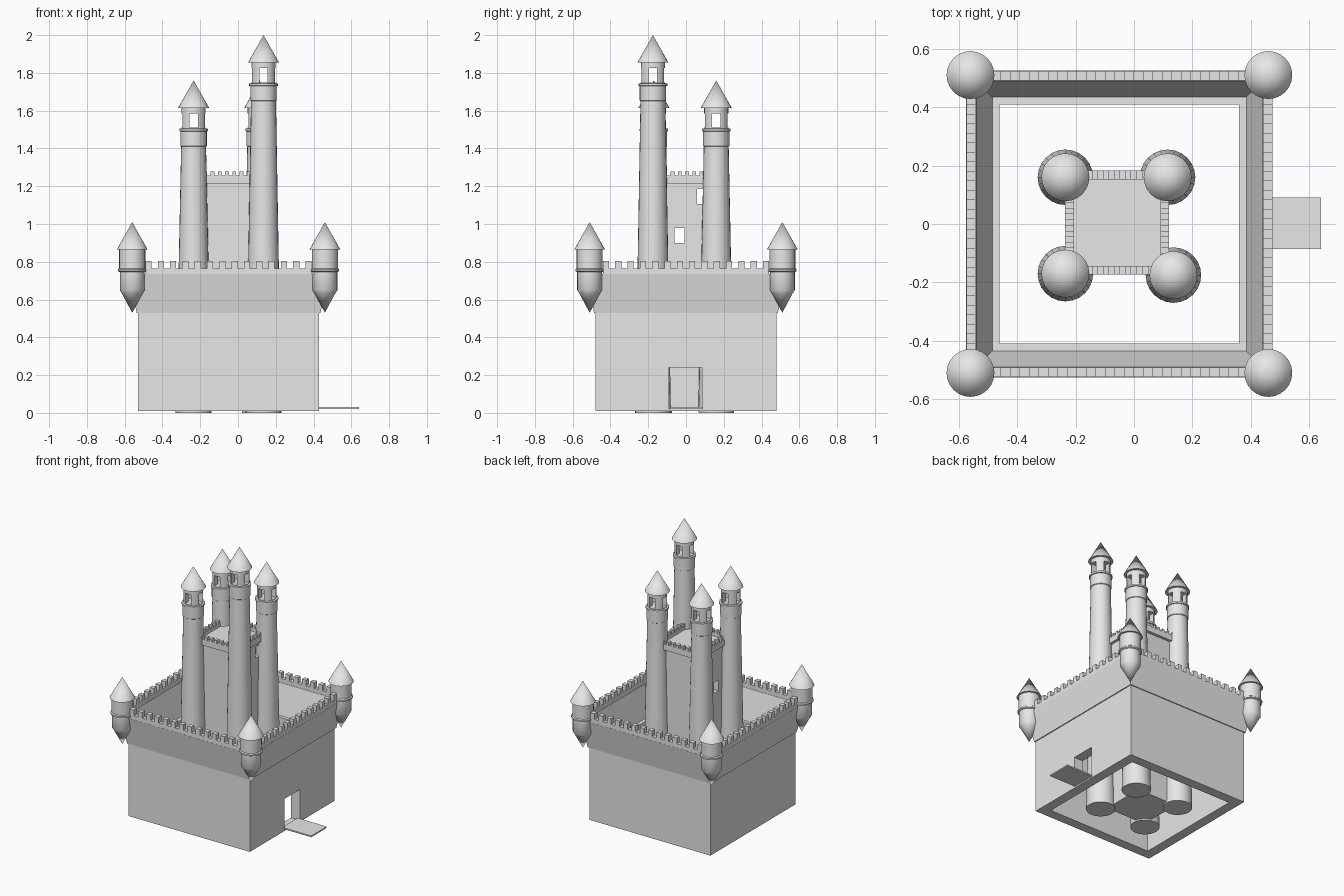
import bpy, bmesh, math
from mathutils import Matrix, Vector

if "Cube" in bpy.data.objects:
    bpy.data.objects.remove(bpy.data.objects["Cube"], do_unlink=True)

stone = bpy.data.materials.new("grey_stone")
stone.use_nodes = True
stone.diffuse_color = (0.8, 0.8, 0.8, 1)
stone.node_tree.nodes["Principled BSDF"].inputs["Base Color"].default_value = (0.8, 0.8, 0.8, 1)

CX = -0.05          # centre of the curtain wall
SIDES = 24


def finish(name, bm):
    """Turn a bmesh into a shaded, coloured object."""
    bmesh.ops.recalc_face_normals(bm, faces=bm.faces)
    mesh = bpy.data.meshes.new(name)
    bm.to_mesh(mesh)
    bm.free()
    mesh.materials.append(stone)
    obj = bpy.data.objects.new(name, mesh)
    bpy.context.collection.objects.link(obj)
    shade(obj)
    return obj


def shade(obj):
    bpy.ops.object.select_all(action='DESELECT')
    obj.select_set(True)
    bpy.context.view_layer.objects.active = obj
    bpy.ops.object.shade_smooth_by_angle(angle=math.radians(35))


def add_box(bm, lo, hi):
    lo, hi = Vector(lo), Vector(hi)
    size = hi - lo
    bmesh.ops.create_cube(bm, size=1, matrix=Matrix.Translation((lo + hi) / 2)
                          @ Matrix.Diagonal((*size, 1)))


def boxes(name, *spans):
    bm = bmesh.new()
    for lo, hi in spans:
        add_box(bm, lo, hi)
    return finish(name, bm)


def lathe(name, x, y, profile):
    """Spin (radius, height) points round a vertical axis; radius 0 makes a tip."""
    bm = bmesh.new()
    rings = []
    for r, z in profile:
        n = SIDES if r > 0 else 1
        rings.append([bm.verts.new((x + r * math.cos(math.tau * i / SIDES),
                                    y + r * math.sin(math.tau * i / SIDES), z))
                      for i in range(n)])
    for a, b in zip(rings, rings[1:]):
        for i in range(SIDES):
            j = (i + 1) % SIDES
            quad = [a[i % len(a)], a[j % len(a)], b[j % len(b)], b[i % len(b)]]
            bm.faces.new(list(dict.fromkeys(quad)))
    return finish(name, bm)


def cut(obj, *spans):
    """Cut box-shaped openings through an object."""
    for lo, hi in spans:
        cutter = boxes("cutter", (lo, hi))
        cutter.hide_render = True
        bpy.context.view_layer.objects.active = obj
        mod = obj.modifiers.new("opening", 'BOOLEAN')
        mod.operation, mod.solver, mod.object = 'DIFFERENCE', 'EXACT', cutter
        with bpy.context.temp_override(object=obj, active_object=obj):
            bpy.ops.object.modifier_apply(modifier=mod.name)
        bpy.data.objects.remove(cutter, do_unlink=True)
    shade(obj)


def battlements(name, cx, cy, half, reach, thick, z, step, top, count):
    """Four parapets with evenly spaced merlons round a square."""
    for side, label in enumerate(("left", "back", "right", "front")):
        bm = bmesh.new()
        add_box(bm, (half - thick / 2, -reach, z), (half + thick / 2, reach, step))
        pitch = 2 * reach / (count - 0.5)
        for i in range(count):
            y = -reach + i * pitch
            add_box(bm, (half - thick / 2, y, step), (half + thick / 2, y + pitch / 2, top))
        bm.transform(Matrix.Translation((cx, cy, 0))
                     @ Matrix.Rotation(side * math.pi / 2, 4, 'Z'))
        finish(f"{name}_{label}", bm)


# Curtain wall: a square ring with a flared, overhanging top
section = [(0.41, 0.01), (0.48, 0.01), (0.48, 0.53), (0.487, 0.53),
           (0.525, 0.735), (0.49, 0.735), (0.435, 0.53), (0.41, 0.53)]
bm = bmesh.new()
loops = [[bm.verts.new((CX + sx * d, sy * d, z)) for d, z in section]
         for sx, sy in ((1, 1), (-1, 1), (-1, -1), (1, -1))]
for k, a in enumerate(loops):
    b = loops[(k + 1) % 4]
    for i in range(len(section)):
        j = (i + 1) % len(section)
        bm.faces.new((a[i], a[j], b[j], b[i]))
wall = finish("curtain_wall", bm)
cut(wall, ((0.3, -0.09, 0.02), (0.6, 0.085, 0.24)))
battlements("wall_battlement", CX, 0, 0.508, 0.44, 0.032, 0.73, 0.765, 0.805, 14)

# Drawbridge in front of the gate
boxes("drawbridge", ((0.41, -0.085, 0.02), (0.64, 0.09, 0.03)))

# Corner turrets with pointed undersides and conical roofs
for sx in (-1, 1):
    for sy in (-1, 1):
        x, y = CX + sx * 0.51, sy * 0.51
        lathe("corner_turret", x, y, [
            (0, 0.53), (0.056, 0.635), (0.066, 0.65), (0.066, 0.745), (0.076, 0.75),
            (0.076, 0.76), (0.069, 0.765), (0.069, 0.868), (0, 0.868)])
        lathe("turret_roof", x, y, [(0, 0.864), (0.082, 0.864), (0, 1.01)])

# Keep with aligned windows and a small parapet
KX, KY = -0.058, 0.005
keep = boxes("keep", ((KX - 0.158, KY - 0.158, 0.01), (KX + 0.158, KY + 0.158, 1.235)))
cut(keep, ((-0.5, -0.06, 0.9), (0.5, -0.008, 0.98)),
    ((-0.5, 0.058, 1.105), (0.5, 0.105, 1.185)))
battlements("keep_battlement", KX, KY, 0.163, 0.163, 0.03, 1.215, 1.257, 1.277, 9)

# Keep towers: tapering shaft, collar, open lantern and roof
for name, x, y, top in (("front_right", -0.235, -0.17, 1.76), ("back_right", -0.235, 0.16, 1.76),
                        ("back_left", 0.115, 0.16, 1.76), ("front_left", 0.135, -0.175, 2.0)):
    neck = top - 0.35
    lathe(f"{name}_tower", x, y, [
        (0, 0), (0.095, 0), (0.066, neck), (0.07, neck + 0.003), (0.07, neck + 0.08),
        (0.076, neck + 0.082), (0.076, neck + 0.094), (0.063, neck + 0.096), (0, neck + 0.096)])
    lantern = lathe(f"{name}_lantern", x, y, [
        (0, top - 0.26), (0.064, top - 0.26), (0.064, top - 0.14), (0, top - 0.14)])
    w, lo, hi = 0.022, top - 0.25, top - 0.175
    cut(lantern, ((x - 0.1, y - w, lo), (x + 0.1, y + w, hi)),
        ((x - w, y - 0.1, lo), (x + w, y + 0.1, hi)))
    lathe(f"{name}_roof", x, y, [(0, top - 0.145), (0.082, top - 0.145), (0, top)])
